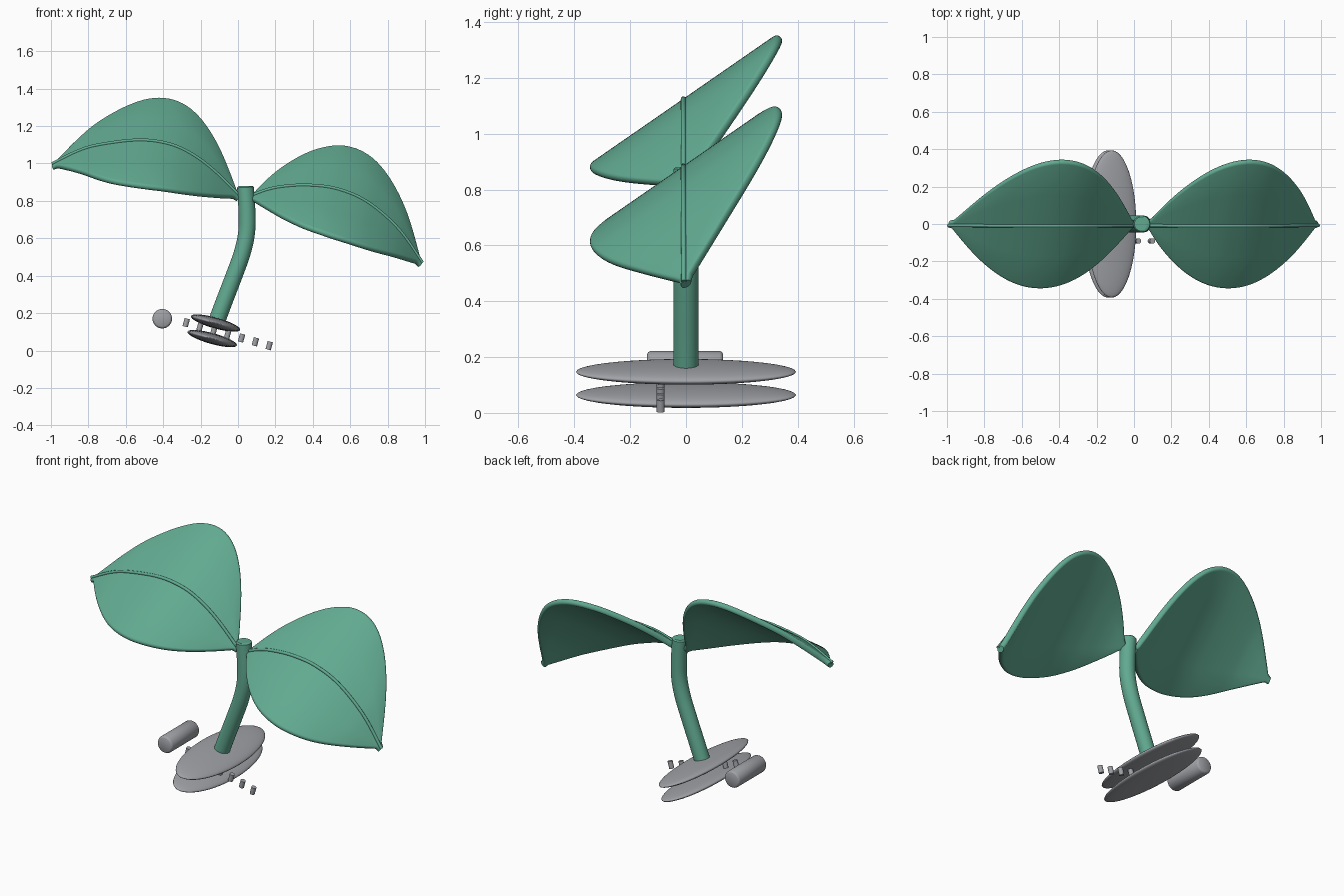
import bpy, bmesh, math
from mathutils import Vector

if "Cube" in bpy.data.objects:
    bpy.data.objects.remove(bpy.data.objects["Cube"])


def material(name, rgb):
    m = bpy.data.materials.new(name)
    m.diffuse_color = (*rgb, 1)
    m.use_nodes = True
    m.node_tree.nodes["Principled BSDF"].inputs["Base Color"].default_value = m.diffuse_color
    return m


GREEN = material("leaf green", (0.12, 0.40, 0.28))
GREY = material("stone grey", (0.35, 0.36, 0.385))


def finish(ob, name, mat, angle):
    ob.name = name
    ob.data.materials.append(mat)
    bpy.ops.object.select_all(action='DESELECT')
    bpy.context.view_layer.objects.active = ob
    ob.select_set(True)
    if angle >= 180:
        bpy.ops.object.shade_smooth()
    else:
        bpy.ops.object.shade_smooth_by_angle(angle=math.radians(angle))


def loft(name, rings, mat, angle=50):
    """Skin a list of closed rings and cap both ends."""
    bm = bmesh.new()
    vs = [[bm.verts.new(p) for p in ring] for ring in rings]
    n = len(rings[0])
    for a, b in zip(vs, vs[1:]):
        for i in range(n):
            j = (i + 1) % n
            bm.faces.new((a[i], a[j], b[j], b[i]))
    bm.faces.new(vs[0])
    bm.faces.new(vs[-1])
    bmesh.ops.recalc_face_normals(bm, faces=bm.faces)
    me = bpy.data.meshes.new(name)
    bm.to_mesh(me)
    bm.free()
    ob = bpy.data.objects.new(name, me)
    bpy.context.collection.objects.link(ob)
    finish(ob, name, mat, angle)


def spline(xz, count):
    """Evenly spaced points on a smooth curve through points in the xz plane."""
    keys = [Vector((x, 0, z)) for x, z in xz]
    keys = [2 * keys[0] - keys[1]] + keys + [2 * keys[-1] - keys[-2]]
    dense = []
    for p0, p1, p2, p3 in zip(keys, keys[1:], keys[2:], keys[3:]):
        for k in range(30):
            t = k / 30
            dense.append(0.5 * (2 * p1 + (p2 - p0) * t
                                + (2 * p0 - 5 * p1 + 4 * p2 - p3) * t ** 2
                                + (3 * p1 - p0 - 3 * p2 + p3) * t ** 3))
    dense.append(keys[-2])
    dist = [0]
    for a, b in zip(dense, dense[1:]):
        dist.append(dist[-1] + (b - a).length)
    out, j = [], 0
    for i in range(count + 1):
        s = dist[-1] * i / count
        while j < len(dense) - 2 and dist[j + 1] < s:
            j += 1
        out.append(dense[j].lerp(dense[j + 1], (s - dist[j]) / (dist[j + 1] - dist[j])))
    return out


def tangent(pts, i):
    return (pts[min(i + 1, len(pts) - 1)] - pts[max(i - 1, 0)]).normalized()


def tube_rings(points, radii, sides):
    """Rings around a path that lies in the xz plane."""
    rings, side = [], Vector((0, 1, 0))
    for i, p in enumerate(points):
        up = tangent(points, i).cross(side)
        rings.append([p + radii[i] * (side * math.cos(a) + up * math.sin(a))
                      for a in (2 * math.pi * k / sides for k in range(sides))])
    return rings


def leaf(side, midline, warp, half_t=0.017, steps=44):
    across = Vector((0.06, 0.341, 0.236))
    d = across.normalized()
    pts = spline(midline, steps)
    rings, rib = [], []
    for i, mid in enumerate(pts):
        n = tangent(pts, i).cross(d).normalized()
        w = max(across.length * math.sin(math.pi * (i / steps) ** warp), 0.02)
        flat = w - half_t
        # thin blade section with rounded edges
        ring = []
        for sgn in (1, -1):
            ring += [mid + sgn * (n * half_t + d * flat * k) for k in (-0.5, 0, 0.5)]
            for k in range(9):
                b = math.pi * k / 8
                ring.append(mid + sgn * (d * (flat + half_t * math.sin(b))
                                         + n * half_t * math.cos(b)))
        rings.append(ring)
        rib.append(mid + n * half_t)
    loft(side + "_leaf", rings, GREEN)
    loft(side + "_leaf_rib", tube_rings(rib, [0.009] * len(rib), 10), GREEN)


# Leaves with raised midribs
leaf("left", [(-0.988, 0.985), (-0.85, 1.053), (-0.74, 1.086), (-0.54, 1.111), (-0.39, 1.096),
              (-0.27, 1.048), (-0.145, 0.958), (0.0, 0.815)], 1.03)
leaf("right", [(0.07, 0.812), (0.16, 0.846), (0.25, 0.864), (0.38, 0.87), (0.53, 0.85),
               (0.685, 0.782), (0.845, 0.643), (0.974, 0.462)], 0.91)

# Bent stem
path = spline([(-0.12, 0.14), (-0.075, 0.26), (-0.025, 0.39), (0.022, 0.52),
               (0.046, 0.63), (0.048, 0.74), (0.04, 0.872)], 32)
path.append(path[-1] + Vector((0, 0, 0.007)))
loft("stem", tube_rings(path, [0.045] * (len(path) - 1) + [0.038], 28), GREEN, 40)

# Two tilted lens-shaped base discs
TILT = math.radians(15.5)
for name, x, z in (("upper_base_disc", -0.12, 0.147), ("lower_base_disc", -0.138, 0.064)):
    bpy.ops.mesh.primitive_uv_sphere_add(segments=48, ring_count=24, location=(x, 0, z),
                                         rotation=(0, TILT, 0), scale=(0.137, 0.394, 0.029))
    finish(bpy.context.object, name, GREY, 180)

# Row of small pegs running between the discs
for i in range(7):
    x = -0.277 + 0.074 * i
    bpy.ops.mesh.primitive_cylinder_add(vertices=16, radius=0.0145, depth=0.044,
                                        location=(x, -0.091, 0.149 - 0.277 * (x + 0.277)),
                                        rotation=(0, TILT, 0))
    finish(bpy.context.object, "peg_%d" % (i + 1), GREY, 40)

# Loose roller lying beside the base, with softened rims
rings = []
for y, r in ((-0.139, 0.041), (-0.135, 0.048), (-0.127, 0.052),
             (0.121, 0.052), (0.129, 0.048), (0.133, 0.041)):
    rings.append([Vector((-0.405 + r * math.cos(a), y, 0.17 + r * math.sin(a)))
                  for a in (2 * math.pi * k / 32 for k in range(32))])
loft("roller", rings, GREY, 70)
